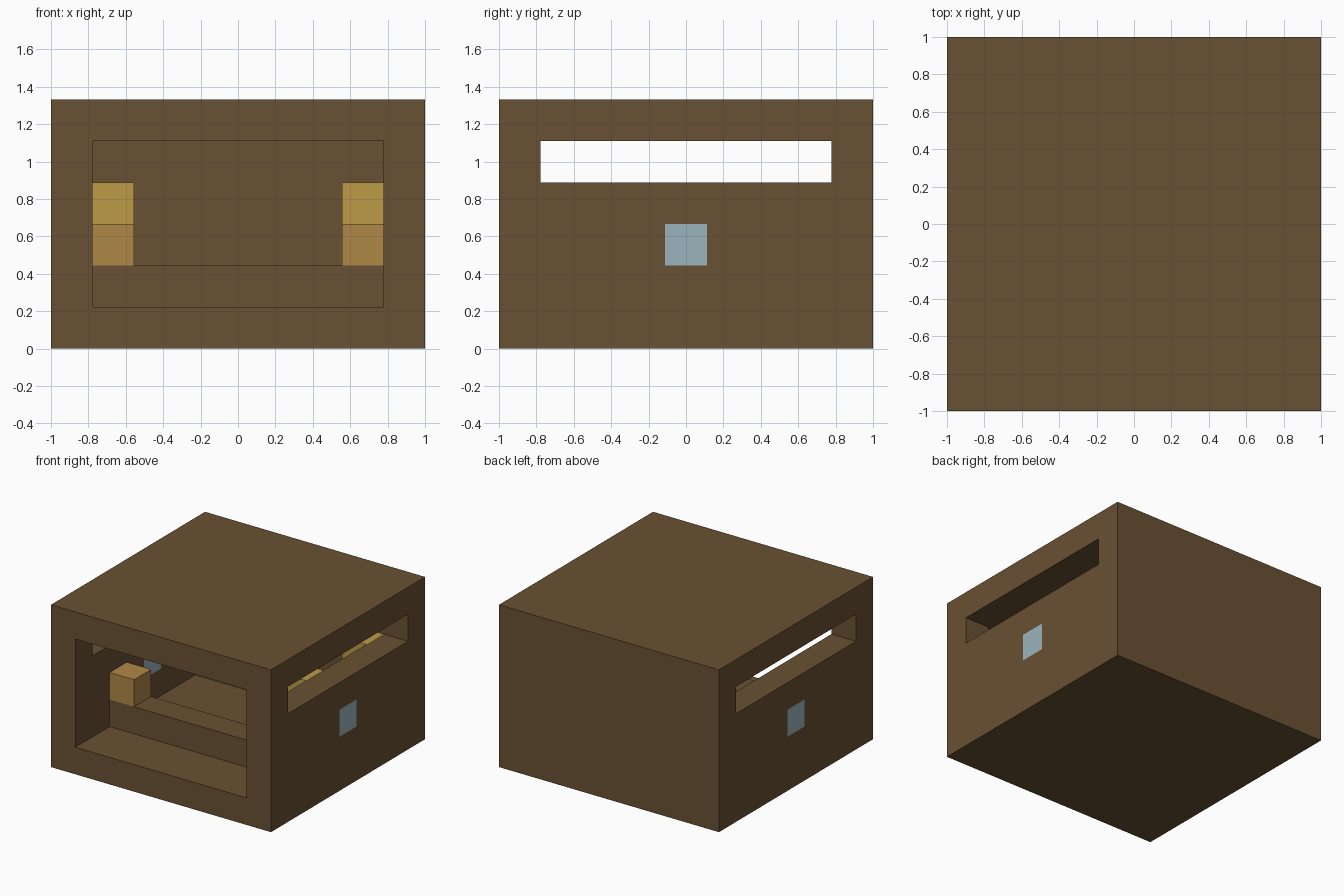
import bpy
from mathutils import Vector

if "Cube" in bpy.data.objects:
    bpy.data.objects.remove(bpy.data.objects["Cube"], do_unlink=True)

U = 2 / 9  # one block; the building is 9 x 9 x 6 blocks


def material(name, color):
    mat = bpy.data.materials.new(name)
    mat.use_nodes = True
    mat.diffuse_color = (*color, 1)
    mat.node_tree.nodes["Principled BSDF"].inputs["Base Color"].default_value = (*color, 1)
    return mat


brown = material("dark_wood_brown", (0.141, 0.082, 0.033))
tan = material("tan_wood", (0.43, 0.242, 0.062))
gold = material("golden_yellow", (0.50, 0.33, 0.062))
glass = material("pale_blue_glass", (0.328, 0.456, 0.503))


def box(name, low, high, mat):
    """Box between two corners, given in blocks."""
    low, high = Vector(low) * U, Vector(high) * U
    bpy.ops.mesh.primitive_cube_add(size=1, location=(low + high) / 2)
    obj = bpy.context.object
    obj.name = name
    obj.scale = high - low
    bpy.ops.object.transform_apply(location=True, rotation=False, scale=True)
    obj.data.materials.append(mat)
    return obj


def carve(target, low, high):
    """Cut a box-shaped hole out of the target."""
    cutter = box("cutter", low, high, brown)
    cutter.hide_render = True
    mod = target.modifiers.new("carve", "BOOLEAN")
    mod.operation = "DIFFERENCE"
    mod.solver = "EXACT"
    mod.object = cutter
    bpy.context.view_layer.objects.active = target
    bpy.ops.object.modifier_apply(modifier=mod.name)
    bpy.data.objects.remove(cutter, do_unlink=True)


# Shell with an open front, long side slots and window holes
shell = box("building_shell", (-4.5, -4.5, 0), (4.5, 4.5, 6), brown)
carve(shell, (-3.5, -5, 1), (3.5, 3.5, 5))
carve(shell, (-5, -3.5, 4), (5, 3.5, 5))
carve(shell, (-5, -0.5, 2), (5, 0.5, 3))

# Counter across the front and bench along the back wall
box("front_counter", (-3.5, -2.5, 1), (3.5, -1.5, 2), brown)
box("back_bench", (-2.5, 2.5, 1), (2.5, 3.5, 2), gold)

# Paired parts on both sides
for side, s in (("left", 1), ("right", -1)):
    def pair(name, x0, x1, y0, y1, z0, z1, mat):
        xs = sorted((s * x0, s * x1))
        box(f"{side}_{name}", (xs[0], y0, z0), (xs[1], y1, z1), mat)

    pair("side_window", 3.5, 4.5, -0.5, 0.5, 2, 3, glass)
    pair("counter_block", 2.5, 3.5, -2.5, -1.5, 2, 3, tan)
    pair("corner_column", 2.5, 3.5, 2.5, 3.5, 1, 4, gold)
